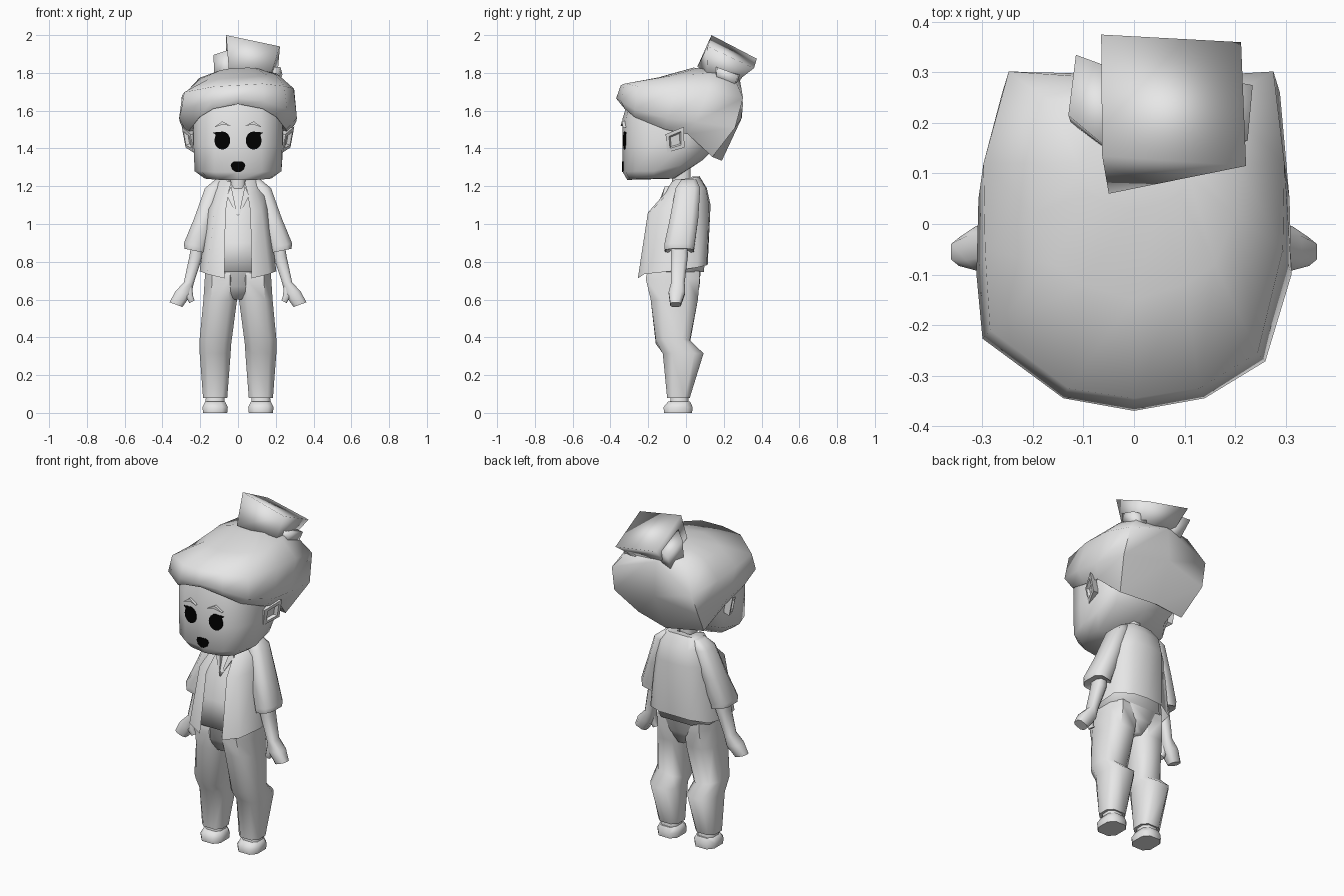
import bpy, bmesh, math


def material(name, rgb):
    m = bpy.data.materials.new(name)
    m.diffuse_color = (*rgb, 1)
    return m


GREY = material("light grey", (0.8, 0.8, 0.8))
BLACK = material("black", (0.0, 0.0, 0.0))


def finish(name, bm, mat, mirror=False, angle=40):
    bmesh.ops.recalc_face_normals(bm, faces=bm.faces)
    me = bpy.data.meshes.new(name)
    bm.to_mesh(me)
    bm.free()
    me.materials.append(mat)
    ob = bpy.data.objects.new(name, me)
    bpy.context.scene.collection.objects.link(ob)
    bpy.ops.object.select_all(action='DESELECT')
    ob.select_set(True)
    bpy.context.view_layer.objects.active = ob
    bpy.ops.object.shade_smooth_by_angle(angle=math.radians(angle))
    if mirror:
        ob.modifiers.new("mirror", 'MIRROR').use_mirror_merge = False
    return ob


def loft(name, rings, closed=True, caps=(True, True), mat=GREY, **kw):
    """Skin a row of equal-length point rings."""
    bm = bmesh.new()
    vs = [[bm.verts.new(p) for p in r] for r in rings]
    n = len(rings[0])
    for a, b in zip(vs, vs[1:]):
        for i in range(n if closed else n - 1):
            j = (i + 1) % n
            bm.faces.new((a[i], a[j], b[j], b[i]))
    if closed and caps[0]:
        bm.faces.new(vs[0])
    if closed and caps[1]:
        bm.faces.new(vs[-1])
    return finish(name, bm, mat, **kw)


def both(half):
    """Complete a half ring (front to back) with its mirror image."""
    return half + [(-x, y, z) for x, y, z in reversed(half) if x > 0]


def octo(cx, cy, z, hx, hy, tilt=0.0):
    """Chamfered square ring around a limb."""
    k = 0.55
    return [(cx + a * hx, cy + b * hy, z + tilt * a * hx) for a, b in
            ((1, -k), (1, k), (k, 1), (-k, 1), (-1, k), (-1, -k), (-k, -1), (k, -1))]


def limb(name, rows, mirror=True, angle=65):
    return loft(name, [octo(*r) for r in rows], mirror=mirror, angle=angle)


# Head
side = [(0, -.335), (.125, -.318), (.2, -.27), (.235, -.17), (.24, 0), (.2, .12), (0, .17)]
head = [
    [(0, -.31, 1.232), (.1, -.295, 1.234), (.155, -.26, 1.238), (.175, -.17, 1.24),
     (.165, -.1, 1.24), (.1, -.07, 1.24), (0, -.06, 1.24)],
    [(0, -.335, 1.275), (.125, -.318, 1.275), (.195, -.27, 1.28), (.23, -.17, 1.28),
     (.225, -.03, 1.31), (.17, .05, 1.34), (0, .09, 1.34)],
    [(x, y, 1.42) for x, y in side],
    [(x, y, 1.56) for x, y in side],
    [(x * .9, y * .9, 1.67) for x, y in side]]
loft("head", [both(r) for r in head], angle=60)
limb("neck", [(0, -.025, 1.14, .04, .05), (0, -.025, 1.3, .04, .05)], mirror=False)

# Hair cap, leaning slightly to one side
rim = [(0, -.345, 1.635), (.13, -.325, 1.61), (.205, -.27, 1.565), (.255, -.11, 1.5),
       (.265, .01, 1.475), (.215, .14, 1.355), (0, .19, 1.335)]
hair = [
    [(0, -.37, 1.665), (.14, -.345, 1.65), (.26, -.272, 1.605), (.312, -.1, 1.56),
     (.308, .05, 1.54), (.275, .26, 1.51), (0, .295, 1.56)],
    [(0, -.345, 1.735), (.13, -.325, 1.735), (.245, -.255, 1.715), (.295, -.05, 1.7),
     (.298, .12, 1.69), (.262, .302, 1.65), (0, .285, 1.765)],
    [(0, -.15, 1.775), (.1, -.12, 1.775), (.16, -.08, 1.775), (.2, .02, 1.78),
     (.205, .12, 1.785), (.17, .245, 1.79), (0, .255, 1.8)],
    [(0, .03, 1.825), (.05, .04, 1.825), (.09, .06, 1.82), (.11, .09, 1.815),
     (.11, .12, 1.81), (.08, .17, 1.81), (0, .19, 1.81)]]


def skew(p):
    x, y, z = p
    if y > .24 and abs(x) > .2:      # broader back corner on one side
        x += .014
    if x < -.2 and y < -.25:         # squarer front corner on the other
        x, y = x - .04, y + .045
    return (x, y, z)


hair = [[skew(p) for p in both(r)] for r in hair]
hair[1:] = [[(x, y, z + .06 * x) for x, y, z in r] for r in hair[1:]]
inner = [(x * .85, y * .85, z + .02) for x, y, z in rim]
loft("hair", [both(inner), both(rim)] + hair, caps=(False, True), angle=65)

# Tied tuft of hair, with two smaller locks beside it
loft("hair_tuft", [
    [(-.05, .06, 1.833), (.175, .11, 1.795), (.17, .25, 1.74), (-.04, .24, 1.74)],
    [(-.063, .135, 2.0), (.222, .115, 1.94), (.212, .36, 1.825), (-.065, .375, 1.875)]], angle=120)
loft("left_lock", [
    [(-.125, .2, 1.77), (-.02, .12, 1.78), (0, .25, 1.73), (-.09, .27, 1.73)],
    [(-.13, .215, 1.895), (-.04, .14, 1.925), (-.02, .3, 1.86), (-.115, .335, 1.84)]], angle=120)
loft("right_lock", [
    [(.13, .15, 1.77), (.21, .16, 1.77), (.21, .25, 1.71), (.13, .25, 1.71)],
    [(.15, .15, 1.83), (.225, .165, 1.83), (.235, .275, 1.79), (.15, .29, 1.79)]], angle=120)

# Ears with a hollow, turned a little forward
quad = [(-.108, 1.475), (-.012, 1.515), (-.008, 1.405), (-.1, 1.378)]


def ear_ring(x, s):
    return [(x + .2 * s * (z - 1.44) + .4 * s * (y + .057), -.057 + s * (y + .057),
             1.443 + s * (z - 1.443)) for y, z in quad]


loft("ear", [ear_ring(.225, .85), ear_ring(.265, 1), ear_ring(.267, .65), ear_ring(.25, .5)],
     mirror=True, angle=30)


# Facial features as thin plates lying on the face
def plate(name, pts, mat, lift):
    def layer(d):
        return [(x, -.335 + .136 * x - d, z) for x, z in pts]
    loft(name, [layer(-.002), layer(lift)], mat=mat, mirror=True)


eye = [(.083 + .042 * math.cos(a), 1.442 + .048 * math.sin(a))
       for a in (math.tau * i / 16 for i in range(16))]
eye[2:3] = [(.118, 1.472), (.132, 1.483), (.113, 1.487)]
plate("eye", eye, BLACK, .004)
plate("mouth", [(0, 1.33), (.02, 1.331), (.033, 1.324), (.039, 1.31), (.03, 1.287), (.013, 1.276),
                (0, 1.274)], BLACK, .004)
plate("eyebrow", [(.036, 1.518), (.078, 1.527), (.127, 1.512), (.083, 1.544)], GREY, .016)

# Inner shirt and its V collar
limb("shirt", [(0, -.06, .745, .175, .155), (0, -.045, .9, .155, .15), (0, -.025, 1.07, .13, .13),
               (0, -.01, 1.17, .1, .08), (0, 0, 1.22, .05, .05)], mirror=False, angle=100)
loft("shirt_collar", [[(.002, -.172, 1.04), (.036, -.112, 1.2), (.06, -.125, 1.15)],
                      [(.002, -.15, 1.04), (.036, -.07, 1.2), (.06, -.09, 1.15)]], mirror=True)

# Open jacket
jacket = [
    [(.072, -.255, .712), (.165, -.22, .735), (.203, -.08, .75), (.193, .06, .77), (.1, .11, .782),
     (0, .115, .785)],
    [(.066, -.202, 1.06), (.125, -.183, 1.07), (.16, -.06, 1.08), (.158, .06, 1.09), (.09, .122, 1.1),
     (0, .13, 1.1)],
    [(.05, -.105, 1.17), (.093, -.09, 1.17), (.143, -.02, 1.18), (.143, .05, 1.19), (.083, .105, 1.19),
     (0, .11, 1.19)],
    [(.035, -.077, 1.222), (.078, -.057, 1.235), (.103, 0, 1.24), (.098, .043, 1.245),
     (.06, .068, 1.25), (0, .072, 1.253)],
    [(.035, -.06, 1.22), (.04, -.05, 1.23), (.045, 0, 1.24), (.045, .02, 1.242), (.03, .03, 1.246),
     (0, .03, 1.25)]]
loft("jacket", [both(r) for r in jacket], closed=False, angle=60)
limb("sleeve", [(.09, .015, 1.235, .03, .04), (.125, .01, 1.19, .05, .065),
                (.176, -.01, 1.03, .056, .075), (.227, -.035, .885, .06, .08, .2),
                (.228, -.035, .858, .055, .077, .2), (.228, -.035, .868, .042, .06)])

# Arms and mitten hands
limb("arm", [(.213, -.035, .92, .03, .042), (.222, -.035, .83, .035, .045),
             (.26, -.043, .69, .027, .036), (.29, -.048, .635, .042, .044, .2),
             (.328, -.055, .573, .034, .028, .37)])
limb("thumb", [(.265, -.055, .675, .022, .025), (.258, -.065, .62, .02, .022),
               (.244, -.065, .588, .014, .014, -.5)])

# Trousers
limb("leg", [(.09, -.066, .75, .084, .138), (.089, -.07, .71, .087, .143), (.094, -.062, .6, .089, .125),
             (.12, -.07, .375, .083, .09, .2), (.121, -.015, .315, .082, .108),
             (.121, -.04, .08, .064, .06)], angle=55)
limb("hips", [(0, -.065, .75, .16, .142), (0, -.065, .67, .1, .137), (0, -.06, .6, .03, .11)],
     mirror=False)

# Ankles and shoes
limb("ankle", [(.121, -.035, .1, .048, .045), (.121, -.035, .045, .052, .05)])
limb("shoe", [(.121, -.042, 0, .064, .074), (.121, -.042, .03, .067, .077),
              (.121, -.036, .06, .053, .058)])
